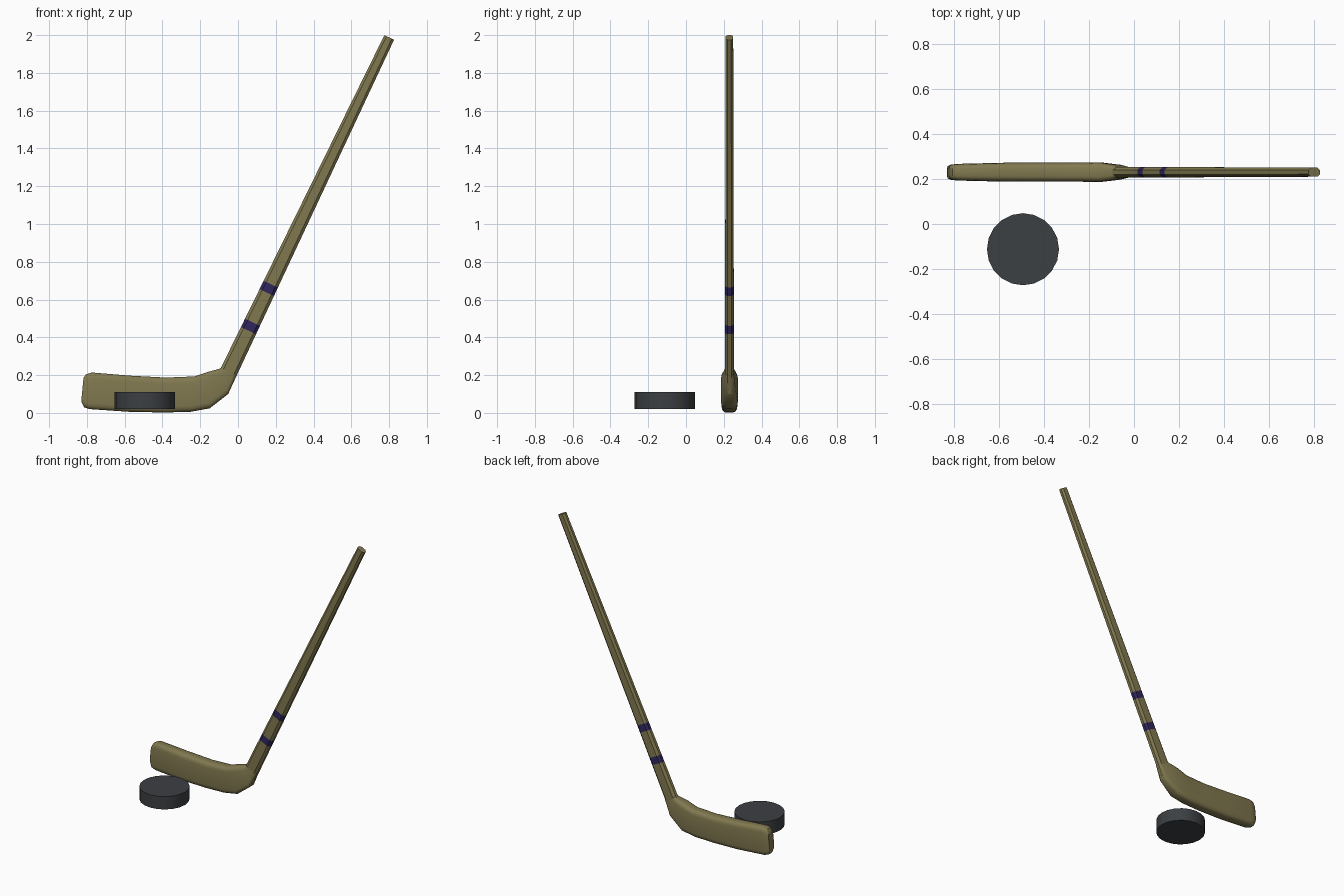
import bpy, bmesh, math
from mathutils import Vector

if "Cube" in bpy.data.objects:
    bpy.data.objects.remove(bpy.data.objects["Cube"])


def material(name, rgb):
    m = bpy.data.materials.new(name)
    m.diffuse_color = (*rgb, 1)
    m.use_nodes = True
    m.node_tree.nodes["Principled BSDF"].inputs["Base Color"].default_value = m.diffuse_color
    return m


WOOD = material("wood", (0.22, 0.19, 0.08))
TAPE = material("tape", (0.03, 0.02, 0.11))
RUBBER = material("rubber", (0.045, 0.05, 0.055))
STICK_Y = 0.23


def finish(bm, name, mats, angle):
    bmesh.ops.recalc_face_normals(bm, faces=bm.faces[:])
    me = bpy.data.meshes.new(name)
    bm.to_mesh(me)
    bm.free()
    ob = bpy.data.objects.new(name, me)
    bpy.context.collection.objects.link(ob)
    for m in mats:
        me.materials.append(m)
    bpy.ops.object.select_all(action='DESELECT')
    bpy.context.view_layer.objects.active = ob
    ob.select_set(True)
    bpy.ops.object.shade_smooth_by_angle(angle=math.radians(angle))


def section(bm, top, bot, half, chamfer, steps):
    """Rounded rectangle between two outline points, 2*half thick in y."""
    a, b = Vector((top[0], STICK_Y, top[1])), Vector((bot[0], STICK_Y, bot[1]))
    mid, up = (a + b) / 2, (a - b).normalized()
    tall = (a - b).length / 2
    ry = half * 0.55
    verts = []
    for sy, sz, start in ((1, 1, 0), (-1, 1, 90), (-1, -1, 180), (1, -1, 270)):
        for i in range(steps + 1):
            t = math.radians(start + 90 * i / steps)
            y = sy * (half - ry) + ry * math.cos(t)
            z = sz * (tall - chamfer) + chamfer * math.sin(t)
            verts.append(bm.verts.new(mid + up * z + Vector((0, y, 0))))
    return verts


def loft(name, sections, steps, mats=(WOOD,), second=(), angle=35):
    bm = bmesh.new()
    rings = [section(bm, *s, steps) for s in sections]
    n = len(rings[0])
    for k, (r, q) in enumerate(zip(rings, rings[1:])):
        for i in range(n):
            j = (i + 1) % n
            f = bm.faces.new((r[i], r[j], q[j], q[i]))
            f.material_index = 1 if k in second else 0
    bm.faces.new(rings[0])
    bm.faces.new(rings[-1])
    finish(bm, name, mats, angle)


# Blade, from toe to heel
loft("blade", [
    ((-0.818, 0.185), (-0.830, 0.060), 0.027, 0.030),
    ((-0.805, 0.204), (-0.815, 0.030), 0.034, 0.032),
    ((-0.775, 0.214), (-0.785, 0.020), 0.037, 0.032),
    ((-0.570, 0.197), (-0.580, 0.006), 0.042, 0.032),
    ((-0.380, 0.187), (-0.390, 0.002), 0.042, 0.032),
    ((-0.230, 0.193), (-0.250, 0.006), 0.042, 0.032),
    ((-0.155, 0.218), (-0.150, 0.024), 0.044, 0.032),
    ((-0.097, 0.234), (-0.052, 0.100), 0.033, 0.025),
    ((-0.088, 0.240), (-0.008, 0.200), 0.023, 0.015),
], 3)

# Shaft with two tape bands, tapering to the top
shaft = [((-0.097, 0.234), (-0.052, 0.100), 0.022, 0.015)]
for t in (0, 0.122, 0.147, 0.236, 0.261, 1):
    shaft.append(((-0.09 + 0.865 * t, 0.24 + 1.76 * t),
                  (-0.006 + 0.832 * t, 0.20 + 1.775 * t),
                  0.024 - 0.004 * t, 0.016 - 0.003 * t))
loft("shaft", shaft, 1, (WOOD, TAPE), (2, 4), 30)

# Puck
bm = bmesh.new()
bmesh.ops.create_cone(bm, cap_ends=True, segments=20, radius1=0.16,
                      radius2=0.16, depth=0.09)
bmesh.ops.translate(bm, verts=bm.verts[:], vec=(-0.493, -0.112, 0.065))
finish(bm, "puck", (RUBBER,), 30)
